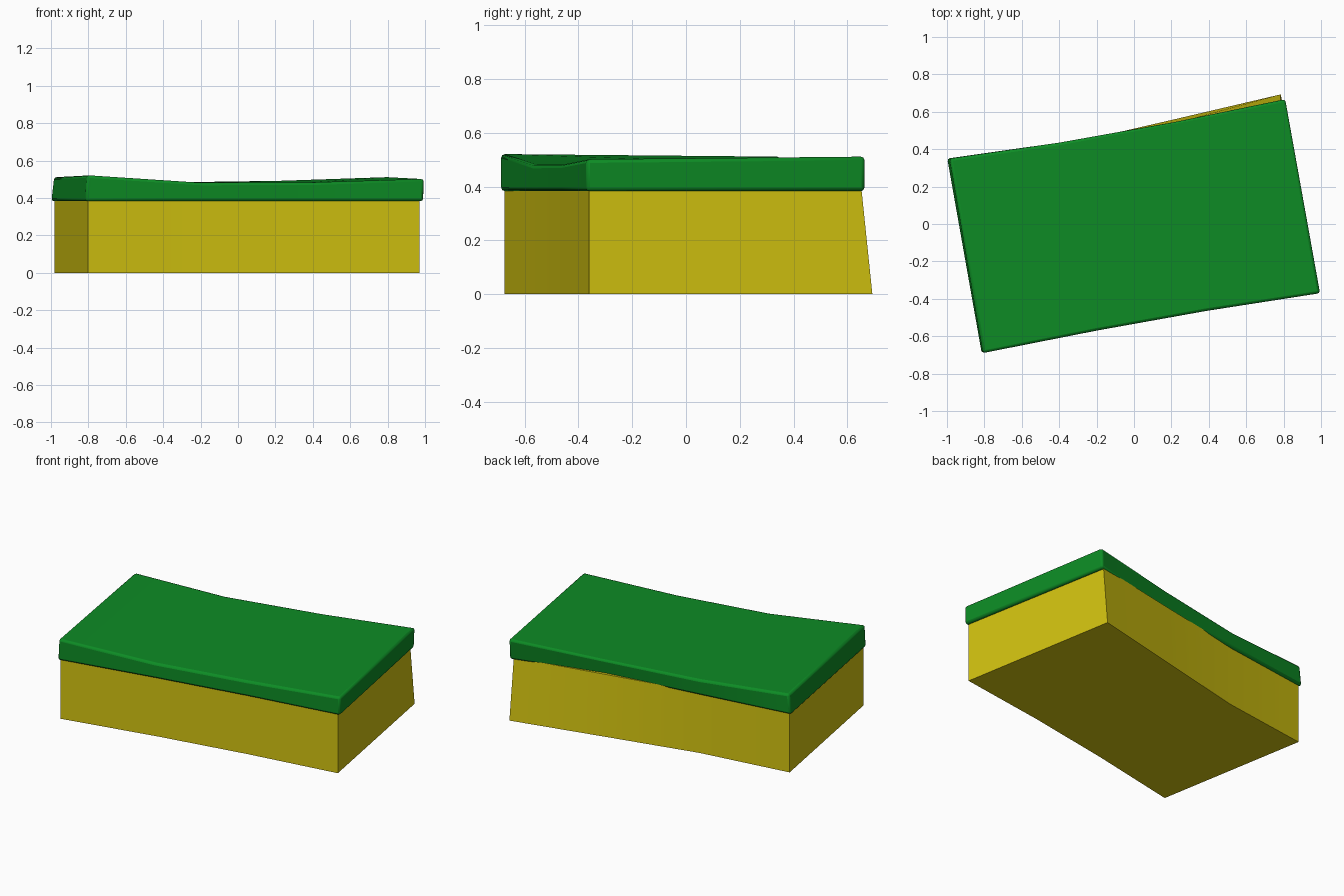
import bpy, bmesh

if "Cube" in bpy.data.objects:
    bpy.data.objects.remove(bpy.data.objects["Cube"])


def material(name, rgb):
    m = bpy.data.materials.new(name)
    m.diffuse_color = (*rgb, 1)
    m.use_nodes = True
    m.node_tree.nodes["Principled BSDF"].inputs["Base Color"].default_value = m.diffuse_color
    return m


def loft(name, stations, mat, bevel=0):
    """Closed solid from four-cornered cross-sections, left to right."""
    bm = bmesh.new()
    rings = [[bm.verts.new(p) for p in s] for s in stations]
    for a, b in zip(rings, rings[1:]):
        for i in range(4):
            j = (i + 1) % 4
            bm.faces.new((a[i], a[j], b[j], b[i]))
    bm.faces.new(rings[0])
    bm.faces.new(rings[-1][::-1])
    bmesh.ops.recalc_face_normals(bm, faces=bm.faces)
    me = bpy.data.meshes.new(name)
    bm.to_mesh(me)
    bm.free()
    me.materials.append(mat)
    ob = bpy.data.objects.new(name, me)
    bpy.context.collection.objects.link(ob)
    if bevel:
        mod = ob.modifiers.new("rounded_edges", 'BEVEL')
        mod.width = bevel
        mod.segments = 2
        mod.limit_method = 'ANGLE'
        mod.angle_limit = 0.8
    bpy.context.view_layer.objects.active = ob
    ob.select_set(True)
    bpy.ops.object.shade_smooth_by_angle(angle=0.5)
    ob.select_set(False)
    return ob


green = material("green", (0.004, 0.26, 0.018))
yellow = material("yellow", (0.64, 0.54, 0.005))

# Lid: sagging slab, front and back outline at four stations
front = [(-0.815, -0.69), (-0.20, -0.57), (0.385, -0.465), (0.992, -0.37)]
back = [(-1.0, 0.35), (-0.40, 0.435), (0.22, 0.55), (0.803, 0.667)]
front_top = [0.522, 0.482, 0.483, 0.502]
back_top = [0.512, 0.483, 0.492, 0.512]
shift = [0.015, 0, 0, 0.006]       # top leans slightly right at the ends
tuck = [0, 0, 0.035, 0.0]          # lower back edge is tucked in at one station
lid = []
for f, b, zf, zb, s, t in zip(front, back, front_top, back_top, shift, tuck):
    lid.append([(f[0], f[1], 0.383), (f[0] + s / 2, f[1], zf),
                (b[0] + s, b[1], zb), (b[0], b[1] - t, 0.383)])
loft("lid", lid, green, 0.014)

# Body: bowed box, its back right corner flares out at the floor
base_front = [(-0.803, -0.675), (-0.20, -0.55), (0.38, -0.447), (0.97, -0.36)]
base_back = [(-0.982, 0.338), (-0.39, 0.42), (0.20, 0.556), (0.785, 0.693)]
top_back = [(-0.982, 0.338), (-0.39, 0.42), (0.205, 0.535), (0.782, 0.652)]
body = []
for f, b, t in zip(base_front, base_back, top_back):
    body.append([(*f, 0), (*f, 0.395), (*t, 0.395), (*b, 0)])
loft("body", body, yellow)
